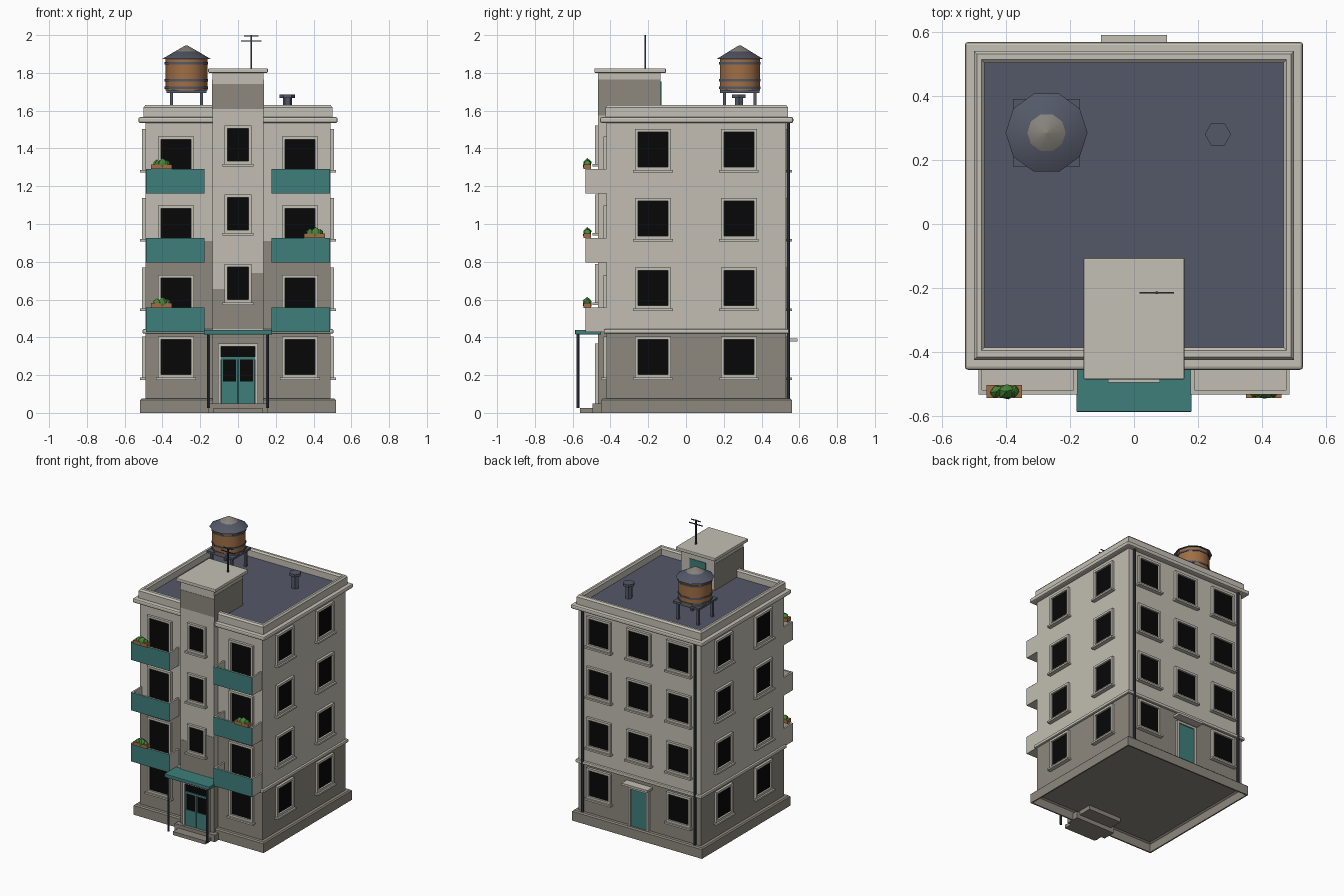
import bpy, bmesh, math, random
from mathutils import Matrix

if "Cube" in bpy.data.objects:
    bpy.data.objects.remove(bpy.data.objects["Cube"])

random.seed(4)


def lin(h):
    c = [int(h[i:i + 2], 16) / 255 for i in (0, 2, 4)]
    return [v / 12.92 if v < 0.04045 else ((v + 0.055) / 1.055) ** 2.4 for v in c] + [1]


MATS = {}
for name, h in dict(plaster="c2beb2", base_stone="8d897f", trim="c4c0b5", teal="3d7e7a",
                    dark_glass="070707", roof_slate="545968", wood="a06f45", leaf="468a38",
                    dark_metal="3a3f4a", cap_grey="86827b").items():
    m = bpy.data.materials.new(name)
    m.diffuse_color = lin(h)
    m.use_nodes = True
    m.node_tree.nodes["Principled BSDF"].inputs["Base Color"].default_value = m.diffuse_color
    MATS[name] = m


def finish(name, bm, mat, bevel=0, smooth=False):
    bmesh.ops.recalc_face_normals(bm, faces=bm.faces)
    me = bpy.data.meshes.new(name)
    bm.to_mesh(me)
    bm.free()
    ob = bpy.data.objects.new(name, me)
    bpy.context.collection.objects.link(ob)
    me.materials.append(MATS[mat])
    if bevel:
        b = ob.modifiers.new("bevel", 'BEVEL')
        b.width, b.segments = bevel, 2
    if smooth:
        bpy.context.view_layer.objects.active = ob
        ob.select_set(True)
        bpy.ops.object.shade_smooth_by_angle(angle=math.radians(40))
        ob.select_set(False)
    return ob


def boxes(name, mat, items, bevel=0):
    """One object from boxes given as (x0, x1, y0, y1, z0, z1)."""
    bm = bmesh.new()
    for x0, x1, y0, y1, z0, z1 in items:
        mtx = Matrix.Translation(((x0 + x1) / 2, (y0 + y1) / 2, (z0 + z1) / 2))
        bmesh.ops.create_cube(bm, size=1, matrix=mtx @ Matrix.Diagonal((x1 - x0, y1 - y0, z1 - z0, 1)))
    return finish(name, bm, mat, bevel)


def rods(name, mat, items, seg=8, smooth=False, turn=90):
    """One object from upright cones given as (x, y, z0, z1, r0, r1)."""
    bm = bmesh.new()
    for x, y, z0, z1, r0, r1 in items:
        mtx = Matrix.Translation((x, y, (z0 + z1) / 2)) @ Matrix.Rotation(math.radians(turn), 4, 'Z')
        bmesh.ops.create_cone(bm, cap_ends=True, segments=seg, radius1=r0, radius2=r1, depth=z1 - z0, matrix=mtx)
    return finish(name, bm, mat, smooth=smooth)


# Wall planes
X, YF, YB, YT = 0.49, -0.42, 0.53, -0.465


def on_wall(side, u0, u1, d0, d1, z0, z1):
    """Box on a wall: u runs along it, d sticks out of it."""
    if side in ("front", "tower", "back"):
        y, s = {"front": (YF, -1), "tower": (YT, -1), "back": (YB, 1)}[side]
        a, b = sorted((y + s * d0, y + s * d1))
        return (u0, u1, a, b, z0, z1)
    s = 1 if side == "right" else -1
    a, b = sorted((s * (X + d0), s * (X + d1)))
    return (a, b, u0, u1, z0, z1)


def lofted_ring(name, mat, profile):
    """Closed rectangular ring from (half x, front y, back y, z) outlines."""
    bm = bmesh.new()
    loops = [[bm.verts.new(p) for p in ((-x, y0, z), (x, y0, z), (x, y1, z), (-x, y1, z))]
             for x, y0, y1, z in profile]
    for a, b in zip(loops, loops[1:] + loops[:1]):
        for i in range(4):
            bm.faces.new((a[i], a[(i + 1) % 4], b[(i + 1) % 4], b[i]))
    finish(name, bm, mat)


# Main body
boxes("ground_floor", "base_stone", [(-X, X, YF, YB, 0.06, 0.43), (-0.135, 0.135, YT, -0.3, 0.03, 0.43)])
boxes("upper_floors", "plaster", [(-X, X, YF, YB, 0.43, 1.54)])
boxes("stair_tower", "plaster", [(-0.135, 0.135, YT, -0.135, 0.43, 1.80)])
# Hollow plinth
lofted_ring("plinth", "base_stone", ((0.52, -0.45, 0.56, 0), (0.52, -0.45, 0.56, 0.067), (0.512, -0.442, 0.552, 0.075),
                                     (0.485, -0.415, 0.525, 0.075), (0.51, -0.44, 0.55, 0.06), (0.51, -0.44, 0.55, 0)))
boxes("entrance_steps", "base_stone", [(-0.16, 0.16, -0.495, -0.40, 0, 0.05),
                                       (-0.13, 0.13, -0.56, -0.44, 0, 0.025)])
boxes("floor_band", "trim", [(-0.505, 0.505, YF - 0.015, YB + 0.015, 0.42, 0.443)], 0.006)
boxes("cornice", "trim", [(-0.528, 0.528, -0.455, 0.568, 1.535, 1.566)], 0.01)
lofted_ring("parapet", "trim", ((0.5, -0.425, 0.54, 1.56), (0.5, -0.425, 0.54, 1.618), (0.49, -0.415, 0.53, 1.63),
                                (0.476, -0.395, 0.514, 1.63), (0.467, -0.385, 0.503, 1.62),
                                (0.467, -0.385, 0.503, 1.56)))
boxes("roof_deck", "roof_slate", [(-0.47, 0.47, -0.39, 0.505, 1.555, 1.575)])
boxes("tower_roof_slab", "trim", [(-0.158, 0.158, -0.485, -0.106, 1.80, 1.824)], 0.005)

# Weathered plaster: thin darker plates on the front and the tower head
P = 0.002
boxes("weathered_plaster", "base_stone",
      [on_wall("front", -0.488, -0.135, 0, P, 0.443, 0.80), on_wall("front", 0.135, 0.488, 0, P, 0.443, 0.80),
       on_wall("front", -0.18, -0.135, 0, P, 0.80, 0.91), on_wall("front", 0.135, 0.18, 0, P, 0.80, 0.91),
       on_wall("tower", -0.135, 0.06, 0, P, 0.443, 0.655), on_wall("tower", 0.06, 0.135, 0, P, 0.443, 0.74),
       on_wall("tower", -0.135, 0.135, 0, P, 1.61, 1.74),
       (-0.135 - P, -0.135, YT, -0.137, 1.575, 1.765), (0.135, 0.135 + P, YT, -0.137, 1.575, 1.765)])

# Windows: frame ring, sill and glass for each opening
frames, sills, glass = [], [], []


def opening(side, u, hw, z0, z1, sill=True, pane=True):
    t, d = 0.016, 0.018
    frames.extend([on_wall(side, u - hw - t, u - hw, -0.01, d, z0 - t, z1 + t),
                   on_wall(side, u + hw, u + hw + t, -0.01, d, z0 - t, z1 + t),
                   on_wall(side, u - hw, u + hw, -0.01, d, z1, z1 + t)])
    if sill:
        frames.append(on_wall(side, u - hw, u + hw, -0.01, d, z0 - t, z0))
        sills.append(on_wall(side, u - hw - 0.025, u + hw + 0.025, -0.01, 0.03, z0 - t - 0.012, z0 - t))
    if pane:
        glass.append(on_wall(side, u - hw, u + hw, -0.002, 0.005, z0, z1))


FLOORS = (0.295, 0.66, 1.028, 1.393)
for i, zc in enumerate(FLOORS):
    for side in ("left", "right"):
        for u in (-0.175, 0.28):
            opening(side, u, 0.08, zc - 0.092, zc + 0.094)
    for u in (-0.32, 0, 0.32):
        if i or u:
            opening("back", u, 0.08, zc - 0.092, zc + 0.094)
    for u in (-0.328, 0.328):
        if i:
            opening("front", u, 0.08, zc - 0.21, zc + 0.055, sill=False)
        else:
            opening("front", u, 0.08, zc - 0.092, zc + 0.094)
    if i:
        opening("tower", 0, 0.056, zc + 0.025 - 0.085, zc + 0.025 + 0.087)

# Doors
opening("tower", 0, 0.09, 0.045, 0.352, sill=False)
opening("back", 0, 0.065, 0.09, 0.345, sill=False, pane=False)
leaf = [on_wall("tower", -0.09, 0.09, 0, 0.012, 0.283, 0.296)]
for s in (-1, 1):
    a, b = sorted((s * 0.002, s * 0.088))
    leaf.append(on_wall("tower", a, b, 0, 0.01, 0.04, 0.165))
    for c, w in ((a, 0.008), (b - 0.008, 0.008)):
        leaf.append(on_wall("tower", c, c + w, 0, 0.01, 0.165, 0.283))
boxes("entrance_doors", "teal", leaf)
boxes("back_door", "teal", [on_wall("back", -0.065, 0.065, 0, 0.008, 0.075, 0.345)])
boxes("back_door_hood", "trim", [(-0.103, 0.103, 0.52, 0.59, 0.378, 0.394)])
boxes("roof_door", "teal", [(-0.065, 0.065, -0.14, -0.131, 1.575, 1.755)])
boxes("window_frames", "trim", frames)
boxes("window_sills", "trim", sills)
boxes("window_glass", "dark_glass", glass)

# Entrance canopy and posts
boxes("canopy", "teal", [(-0.18, 0.18, -0.587, -0.45, 0.415, 0.44)], 0.004)
rods("canopy_posts", "dark_metal", [(s * 0.155, -0.573, 0.025, 0.418, 0.008, 0.008) for s in (-1, 1)])

# Balconies: plaster trays with a thin teal facing
shell, panels = [], []
for z in (0.427, 0.797, 1.162):
    for s in (-1, 1):
        a, b = sorted((s * 0.177, s * 0.486))
        shell.append((a, b, -0.53, YF, z, z + 0.02))
        shell += [(c, c + 0.012, -0.53, YF, z + 0.02, z + 0.13) for c in (a, b - 0.012)]
        shell.append((a + 0.012, b - 0.012, -0.53, -0.518, z + 0.02, z + 0.13))
        panels.append((a, b, -0.532, -0.53, z, z + 0.13))
boxes("balcony_trays", "plaster", shell)
boxes("balcony_fronts", "teal", panels)

# Planters with bushes
SPOTS = ((-0.405, 1.29), (0.405, 0.925), (-0.405, 0.555))
boxes("planters", "wood", [(x - 0.055, x + 0.055, -0.543, -0.503, z, z + 0.026) for x, z in SPOTS])
bm = bmesh.new()
for x, z in SPOTS:
    for dx, r in ((-0.024, 0.026), (0.006, 0.033), (0.03, 0.023)):
        m = Matrix.Translation((x + dx, -0.523, z + 0.026)) @ Matrix.Rotation(random.random() * 3, 4, 'Z')
        bmesh.ops.create_icosphere(bm, subdivisions=1, radius=r, matrix=m @ Matrix.Diagonal((0.9, 0.75, 1, 1)))
finish("bushes", bm, "leaf", smooth=True)

# Drain pipes on the back
rods("drain_pipes", "dark_metal", [(s * 0.45, 0.541, 0.05, 1.54, 0.01, 0.01) for s in (-1, 1)])

# Water tank
TX, TY = -0.273, 0.285
rods("tank_barrel", "wood", [(TX, TY, 1.708, 1.88, 0.111, 0.111)], 10, True)
rods("tank_bands", "roof_slate", [(TX, TY, z, z + 0.012, 0.115, 0.115) for z in (1.715, 1.755, 1.845)], 10, True)
rods("tank_roof", "roof_slate", [(TX, TY, 1.874, 1.914, 0.128, 0.06)], 10, True, 90)
rods("tank_cap", "cap_grey", [(TX, TY, 1.914, 1.946, 0.06, 0.004)], 10, True)
boxes("tank_platform", "roof_slate", [(TX - 0.105, TX + 0.105, TY - 0.105, TY + 0.105, 1.694, 1.709)])
boxes("tank_legs", "roof_slate",
      [(TX + sx * 0.08 - 0.008, TX + sx * 0.08 + 0.008, TY + sy * 0.08 - 0.008, TY + sy * 0.08 + 0.008, 1.57, 1.697)
       for sx in (-1, 1) for sy in (-1, 1)])

# Roof vent
rods("roof_vent", "roof_slate", [(0.262, 0.28, 1.57, 1.667, 0.025, 0.025),
                                 (0.262, 0.28, 1.667, 1.685, 0.041, 0.041)], 6)

# Antenna
boxes("antenna", "dark_metal", [(0.067, 0.075, -0.219, -0.211, 1.82, 2.0),
                                (0.017, 0.125, -0.217, -0.212, 1.966, 1.972),
                                (0.033, 0.109, -0.217, -0.212, 1.993, 1.999)])
